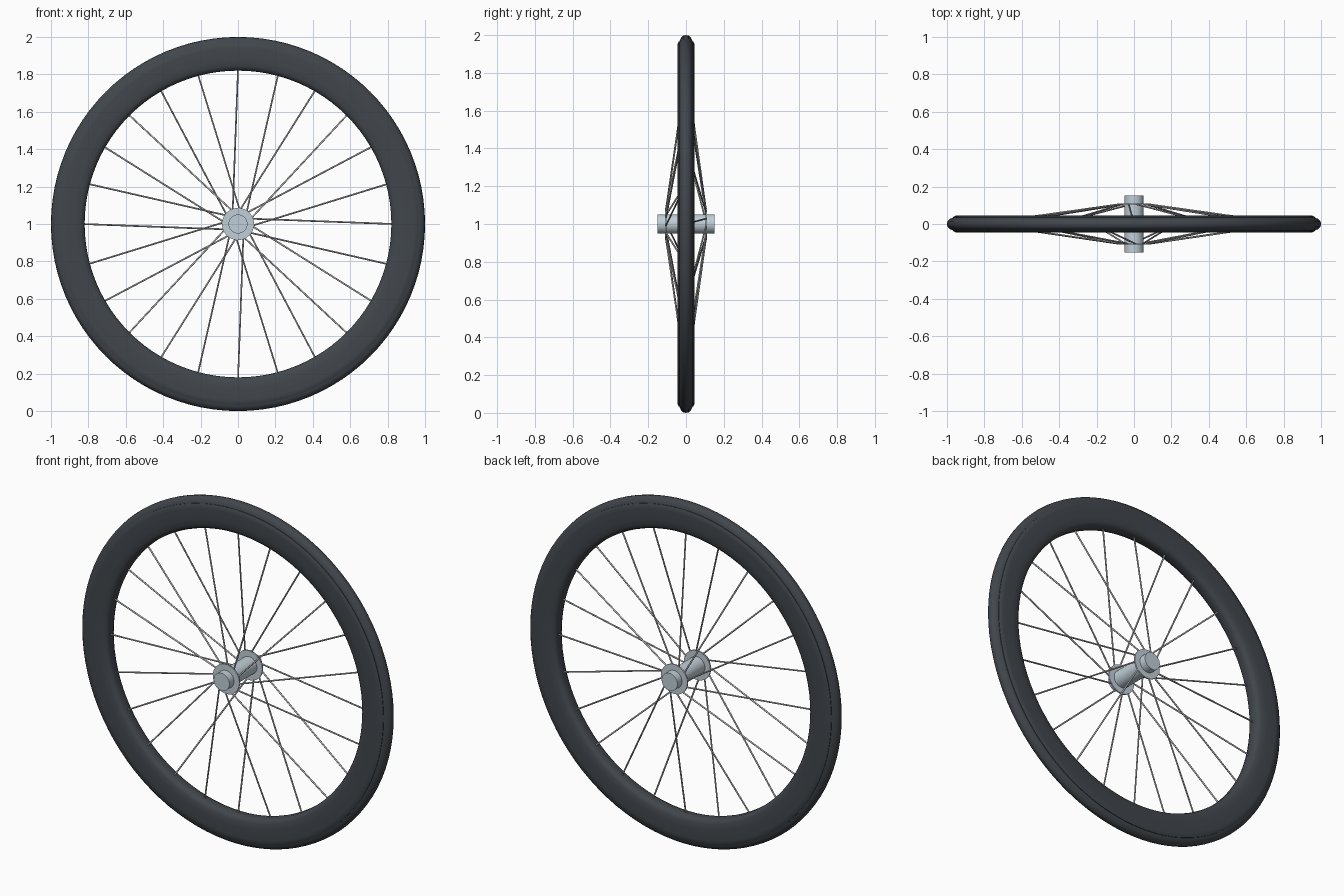
import bpy
import bmesh
from math import sin, cos, radians, pi
from mathutils import Vector, Matrix

cube = bpy.data.objects.get("Cube")
if cube:
    bpy.data.objects.remove(cube, do_unlink=True)

CENTRE = Vector((0, 0, 1))


def material(name, rgb, roughness=0.6):
    mat = bpy.data.materials.new(name)
    mat.use_nodes = True
    colour = (*rgb, 1)
    mat.diffuse_color = colour
    bsdf = next(n for n in mat.node_tree.nodes if n.type == "BSDF_PRINCIPLED")
    bsdf.inputs["Base Color"].default_value = colour
    bsdf.inputs["Roughness"].default_value = roughness
    return mat


black = material("charcoal", (0.053, 0.062, 0.072))
steel = material("spoke grey", (0.5, 0.5, 0.5))
silver = material("hub silver", (0.53, 0.62, 0.68))


def finish(name, bm, mat, angle=35):
    bmesh.ops.recalc_face_normals(bm, faces=bm.faces)
    mesh = bpy.data.meshes.new(name)
    bm.to_mesh(mesh)
    bm.free()
    mesh.materials.append(mat)
    obj = bpy.data.objects.new(name, mesh)
    bpy.context.collection.objects.link(obj)
    bpy.ops.object.select_all(action="DESELECT")
    obj.select_set(True)
    bpy.context.view_layer.objects.active = obj
    bpy.ops.object.shade_smooth_by_angle(angle=radians(angle))
    return obj


def lathe(name, profile, mat, steps, angle=35):
    """Spin a (radius, y) profile around the axle."""
    bm = bmesh.new()
    verts = [bm.verts.new((r, y, CENTRE.z)) for r, y in profile]
    edges = [bm.edges.new(pair) for pair in zip(verts, verts[1:])]
    bmesh.ops.spin(bm, geom=verts + edges, cent=CENTRE, axis=(0, 1, 0),
                   angle=2 * pi, steps=steps, use_duplicate=False)
    bmesh.ops.remove_doubles(bm, verts=bm.verts, dist=0.0001)
    return finish(name, bm, mat, angle)


def mirrored(half):
    """Complete a half profile that starts on one side and ends mid-plane."""
    return half + [(r, -y) for r, y in reversed(half) if y > 0]


# Deep rim with a rounded inner edge and a small lip outside
lathe("rim", mirrored([(0.967, 0.03), (0.967, 0.038), (0.955, 0.044),
                       (0.94, 0.045), (0.88, 0.045), (0.845, 0.042),
                       (0.827, 0.033), (0.82, 0.018), (0.82, 0)]), black, 96, 50)

# Tyre seated inside the rim lip
lathe("tyre", mirrored([(0.955, 0.035), (0.968, 0.035), (0.985, 0.027),
                        (0.997, 0.015), (1.0, 0)]), black, 96, 60)

# Hub barrel and its two spoke flanges
FLANGE_Y = 0.106
lathe("hub_barrel", [(0, -0.152), (0.051, -0.152), (0.051, 0.152), (0, 0.152)],
      silver, 32)
for side, label in ((-1, "front"), (1, "back")):
    y0, y1 = side * FLANGE_Y - 0.004, side * FLANGE_Y + 0.004
    lathe(label + "_flange", [(0.04, y0), (0.086, y0), (0.086, y1), (0.04, y1)],
          silver, 32)


# Crossed spokes, alternating between the flanges
def polar(radius, degrees, y):
    a = radians(degrees)
    return CENTRE + Vector((radius * cos(a), y, radius * sin(a)))


SPOKES = 24
bm = bmesh.new()
for i in range(SPOKES):
    angle = i * 360 / SPOKES
    side = 1 if i % 2 == 0 else -1
    outer = polar(0.83, angle, 0)
    inner = polar(0.079, angle + side * 21, side * FLANGE_Y)
    span = outer - inner
    turn = span.to_track_quat("Z", "Y").to_matrix().to_4x4()
    bmesh.ops.create_cone(bm, cap_ends=True, segments=8, radius1=0.0045,
                          radius2=0.0045, depth=span.length,
                          matrix=Matrix.Translation((outer + inner) / 2) @ turn)
finish("spokes", bm, steel, 50)
